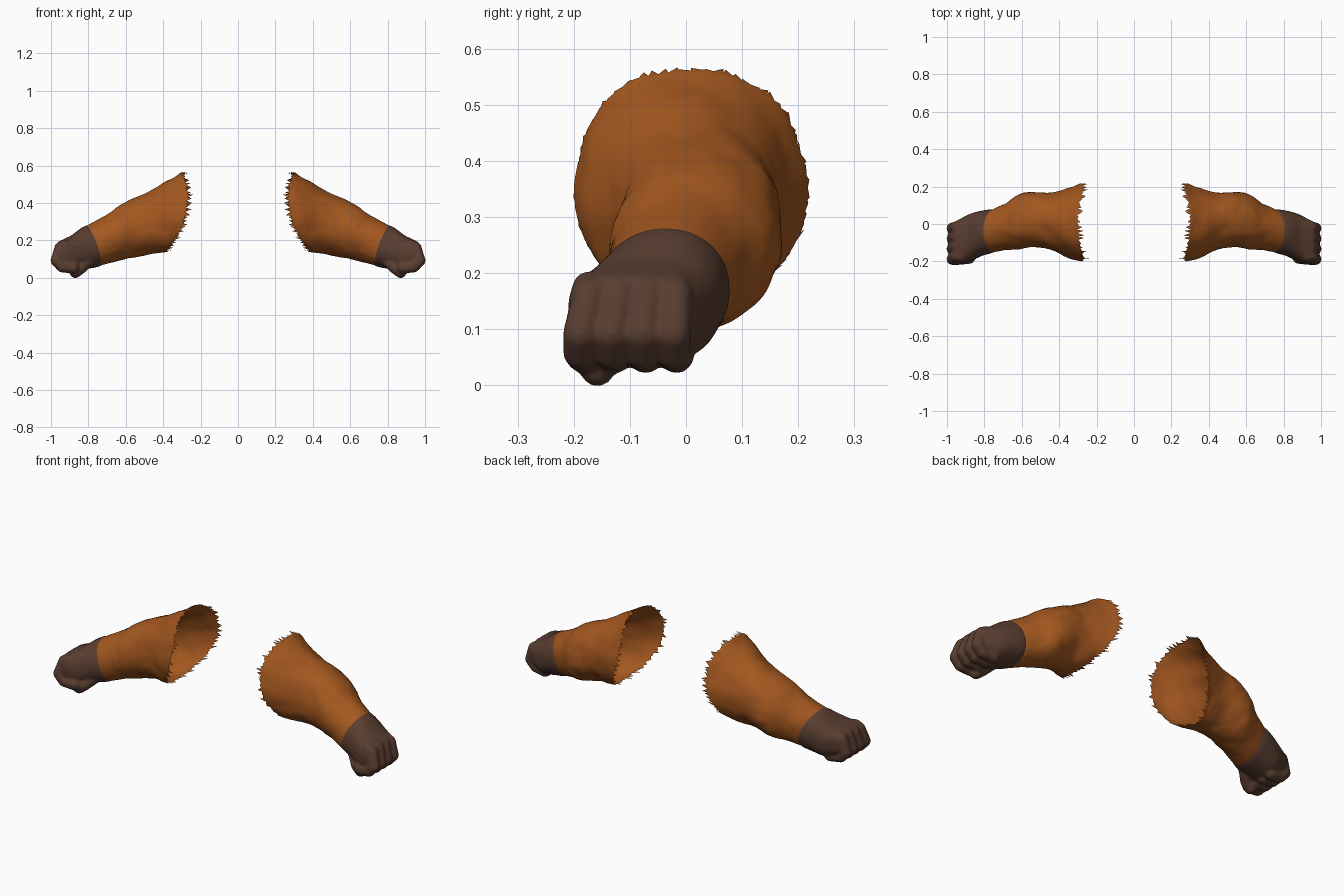
import bpy, bmesh, math, random
from mathutils import Vector, Matrix, noise

cube = bpy.data.objects.get("Cube")
if cube:
    bpy.data.objects.remove(cube, do_unlink=True)


def material(name, color):
    m = bpy.data.materials.new(name)
    m.use_nodes = True
    m.diffuse_color = color
    bsdf = m.node_tree.nodes["Principled BSDF"]
    bsdf.inputs["Base Color"].default_value = color
    bsdf.inputs["Roughness"].default_value = 0.9
    return m


FUR = material("orange brown fur", (0.37, 0.097, 0.014, 1))
SKIN = material("dark brown skin", (0.1, 0.047, 0.03, 1))
SEGS = 72

# Sections: top x, top z, bottom x, bottom z, front y, back y, sideways bow, squareness
SLEEVE = [
    (.305, .565, .39, .14, -.197, .214, -.065, 2.15),
    (.36, .528, .42, .133, -.18, .192, -.045, 2.1),
    (.45, .475, .48, .125, -.138, .168, -.02, 2),
    (.55, .428, .54, .112, -.126, .17, 0, 2),
    (.64, .382, .60, .098, -.136, .155, 0, 2),
    (.72, .325, .67, .083, -.138, .11, -.01, 2),
    (.81, .277, .735, .066, -.150, .075, -.015, 2.1),
    (.835, .25, .765, .08, -.14, .055, -.015, 2.1),
]
HAND = [
    (.77, .275, .70, .10, -.125, .065, -.015, 2.1),
    (.81, .28, .735, .064, -.153, .078, -.015, 2.1),
    (.85, .258, .79, .05, -.172, .07, 0, 2.2),
    (.89, .227, .86, .04, -.197, .054, 0, 2.6),
    (.93, .208, .91, .055, -.21, .032, 0, 3),
    (.965, .19, .955, .07, -.205, .012, 0, 3.2),
]


def section_at(sections, t):
    """Catmull-Rom blend of neighbouring sections."""
    last = len(sections) - 1
    i = min(int(t), last - 1)
    f = t - i
    a, b, c, d = (sections[max(0, min(last, i + k))] for k in (-1, 0, 1, 2))
    return [q + f * (r - p + f * (2 * p - 5 * q + 4 * r - s + f * (3 * (q - r) + s - p))) / 2
            for p, q, r, s in zip(a, b, c, d)]


def section_point(sec, angle):
    xt, zt, xb, zb, y0, y1, bow, power = sec
    c, s = math.cos(angle), math.sin(angle)
    u = math.copysign(abs(c) ** (2 / power), c)
    v = math.copysign(abs(s) ** (2 / power), s)
    return Vector(((xt + xb) / 2 + u * (xt - xb) / 2 + bow * s * s,
                   (y0 + y1) / 2 + v * (y1 - y0) / 2,
                   (zt + zb) / 2 + u * (zt - zb) / 2))


def loft(bm, sections, steps, wrinkle=0):
    count = (len(sections) - 1) * steps
    rings = []
    for k in range(count + 1):
        sec = section_at(sections, k / steps)
        mid = section_point(sec, 0).lerp(section_point(sec, math.pi), 0.5)
        fade = max(0, min(1, (count - k) / steps - 1))
        ring = []
        for j in range(SEGS):
            p = section_point(sec, math.tau * j / SEGS)
            n = noise.noise(p * 11) + 0.4 * noise.noise(p * 27)
            out = p - mid
            out.x = 0
            ring.append(bm.verts.new(p + out.normalized() * wrinkle * fade * n))
        rings.append(ring)
    for a, b in zip(rings, rings[1:]):
        for j in range(SEGS):
            bm.faces.new((a[j], a[j - 1], b[j - 1], b[j]))
    return rings


def finish(bm, name, mat, side):
    if side < 0:
        bmesh.ops.scale(bm, vec=(-1, 1, 1), verts=bm.verts)
    bmesh.ops.recalc_face_normals(bm, faces=bm.faces)
    for f in bm.faces:
        f.smooth = True
    mesh = bpy.data.meshes.new(name)
    bm.to_mesh(mesh)
    bm.free()
    mesh.materials.append(mat)
    ob = bpy.data.objects.new(name, mesh)
    bpy.context.collection.objects.link(ob)
    return ob


def sleeve(name, side):
    bm = bmesh.new()
    rings = loft(bm, SLEEVE, 6, 0.007)
    # Ragged tufts around the open shoulder end, swept inwards
    rng = random.Random(4)
    rim, inner = rings[0], rings[3]
    for j in range(SEGS):
        a, b = rim[j - 1], rim[j]
        along = (a.co - inner[j - 1].co).normalized() + Vector((-1.5, 0, 0))
        across = b.co - a.co
        tip = ((a.co + b.co) / 2 + along.normalized() * rng.uniform(0.006, 0.036)
               + across * rng.uniform(-.7, .7))
        bm.faces.new((a, b, bm.verts.new(tip)))
    return finish(bm, name, FUR, side)


def finger(bm, points, radius, steps=5):
    pts = [Vector(p) for p in points]
    for a, b in zip(pts, pts[1:]):
        for i in range(steps + 1):
            bmesh.ops.create_uvsphere(bm, u_segments=16, v_segments=10, radius=radius,
                                      matrix=Matrix.Translation(a.lerp(b, i / steps)))


def hand(name, side):
    bm = bmesh.new()
    rings = loft(bm, HAND, 5)
    bm.faces.new(rings[0])
    bm.faces.new(rings[-1])
    # Four curled fingers, fanned a little forwards, then the thumb tucked beneath
    for i in range(4):
        y = -0.172 + i * 0.051
        low = y - 0.016 + i * 0.004
        finger(bm, [(.925, y, .172), (.95, y, .16), (.971, low, .092),
                    (.94, low, .06), (.88, low + .006, .053)], 0.032)
    finger(bm, [(.80, -.115, .09), (.84, -.15, .052), (.87, -.158, .03)], 0.032)
    ob = finish(bm, name, SKIN, side)
    fuse = ob.modifiers.new("fuse", 'REMESH')
    fuse.mode = 'VOXEL'
    fuse.voxel_size = 0.006
    fuse.use_smooth_shade = True
    soften = ob.modifiers.new("soften", 'SMOOTH')
    soften.factor = 0.5
    soften.iterations = 9
    return ob


for label, side in (("left", 1), ("right", -1)):
    sleeve(label + "_sleeve", side)
    hand(label + "_fist", side)
